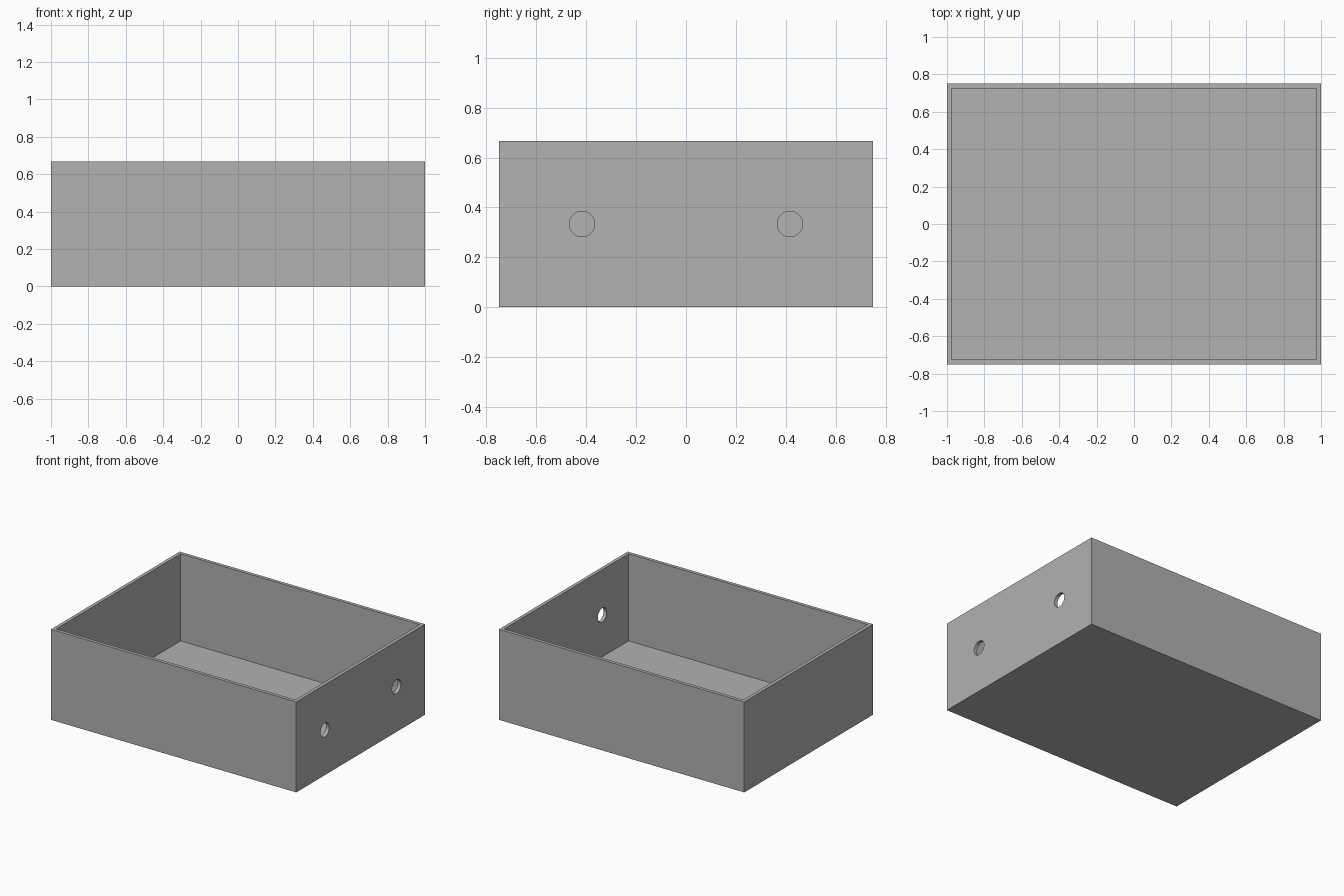
import bpy
import bmesh
import math

default = bpy.data.objects.get("Cube")
if default:
    bpy.data.objects.remove(default, do_unlink=True)

LENGTH, DEPTH, HEIGHT = 2.0, 1.5, 0.667
WALL = 0.025
HOLE_RADIUS = 0.051
HOLE_Y = 0.417

grey = bpy.data.materials.new("plain_grey")
grey.use_nodes = True
colour = (0.445, 0.445, 0.445, 1.0)
grey.diffuse_color = colour
grey.node_tree.nodes["Principled BSDF"].inputs["Base Color"].default_value = colour


def add_block(name, size, bottom):
    """Box centred on x and y, standing at the given height."""
    bpy.ops.mesh.primitive_cube_add(size=1, location=(0, 0, bottom + size[2] / 2))
    block = bpy.context.object
    block.name = name
    block.scale = size
    bpy.ops.object.transform_apply(location=True, rotation=False, scale=True)
    return block


# Open tray: inset the top face and push it down to the floor
tray = add_block("open_box", (LENGTH, DEPTH, HEIGHT), 0)
tray.data.materials.append(grey)
bm = bmesh.new()
bm.from_mesh(tray.data)
top = max(bm.faces, key=lambda f: f.calc_center_median().z)
bmesh.ops.inset_region(bm, faces=[top], thickness=WALL, use_even_offset=True)
inner = bmesh.ops.extrude_discrete_faces(bm, faces=[top])["faces"]
bmesh.ops.translate(bm, verts=inner[0].verts, vec=(0, 0, WALL - HEIGHT))
bmesh.ops.recalc_face_normals(bm, faces=bm.faces)
bm.to_mesh(tray.data)
bm.free()

# Two round holes through the end wall on the +x side
for side in (-1, 1):
    bpy.ops.mesh.primitive_cylinder_add(
        vertices=48, radius=HOLE_RADIUS, depth=0.2,
        location=(LENGTH / 2, side * HOLE_Y, HEIGHT / 2),
        rotation=(0, math.pi / 2, 0))
    cutter = bpy.context.object
    cutter.name = "hole_cutter"
    cutter.hide_render = True
    cutter.data.materials.append(grey)
    cut = tray.modifiers.new("hole", "BOOLEAN")
    cut.operation = "DIFFERENCE"
    cut.solver = "EXACT"
    cut.object = cutter
    bpy.ops.object.select_all(action="DESELECT")
    tray.select_set(True)
    bpy.context.view_layer.objects.active = tray
    bpy.ops.object.modifier_apply(modifier=cut.name)
    bpy.data.objects.remove(cutter, do_unlink=True)

# Smooth hole walls, crisp box edges
bpy.ops.object.shade_smooth_by_angle(angle=math.radians(30))
